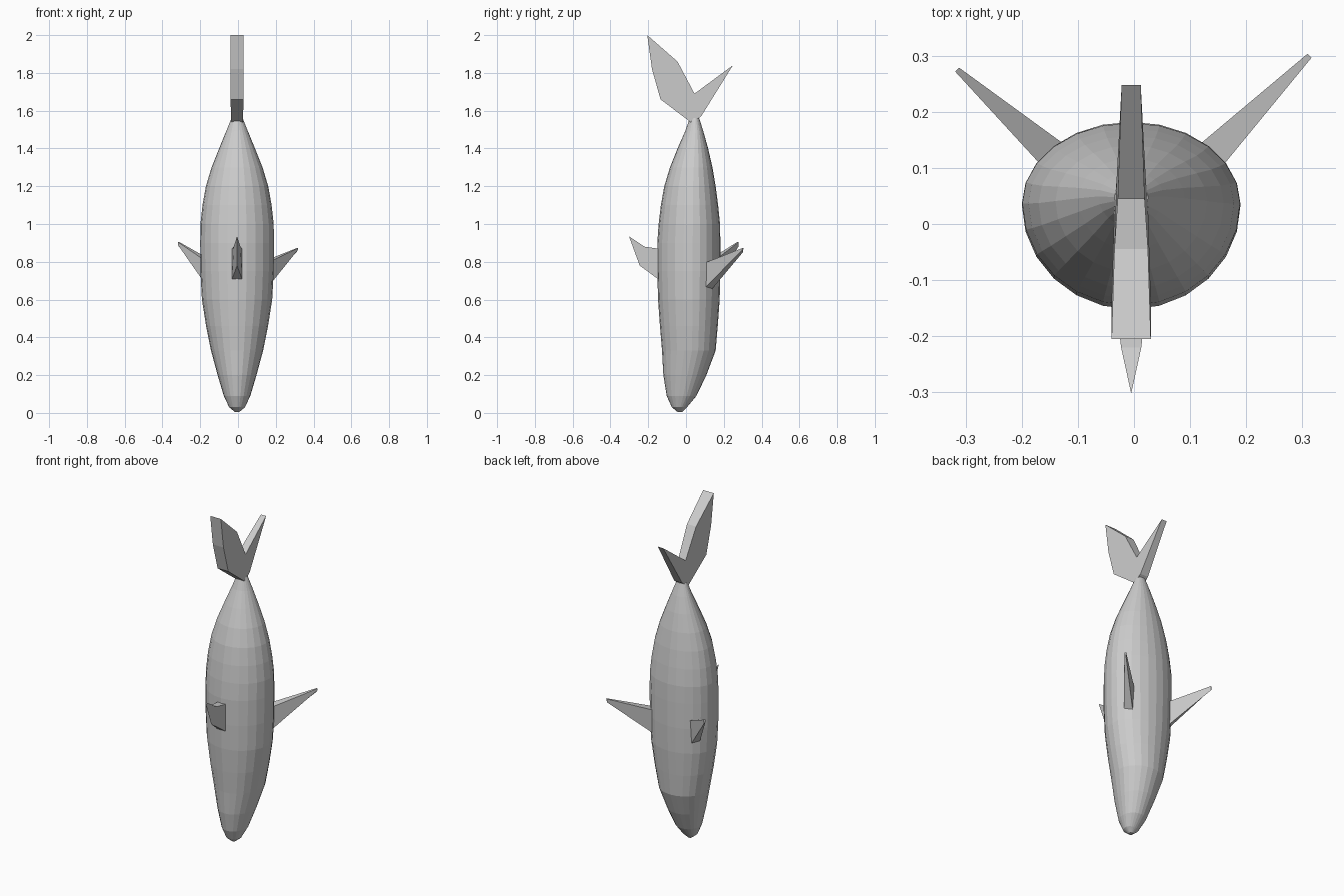
import bpy, bmesh, math
from mathutils import Vector

if "Cube" in bpy.data.objects:
    bpy.data.objects.remove(bpy.data.objects["Cube"])

CX = -0.005  # symmetry plane of the body


def finish(name, bm):
    bmesh.ops.recalc_face_normals(bm, faces=bm.faces)
    me = bpy.data.meshes.new(name)
    bm.to_mesh(me)
    bm.free()
    ob = bpy.data.objects.new(name, me)
    bpy.context.collection.objects.link(ob)
    return ob


def loft(name, rings):
    bm = bmesh.new()
    loops = [[bm.verts.new(p) for p in r] for r in rings]
    n = len(loops[0])
    for a, b in zip(loops, loops[1:]):
        for i in range(n):
            j = (i + 1) % n
            bm.faces.new((a[i], a[j], b[j], b[i]))
    bm.faces.new(loops[0])
    bm.faces.new(loops[-1])
    return finish(name, bm)


def slab(name, outline):
    """Outline of (y, z, half thickness), given thickness across x."""
    bm = bmesh.new()
    sides = [[bm.verts.new((CX + s * t, y, z)) for y, z, t in outline] for s in (-1, 1)]
    n = len(outline)
    for s in sides:
        bm.faces.new(s)
    for i in range(n):
        j = (i + 1) % n
        bm.faces.new((sides[0][i], sides[0][j], sides[1][j], sides[1][i]))
    bmesh.ops.remove_doubles(bm, verts=bm.verts, dist=0.0005)
    return finish(name, bm)


# Body: z, half width, front y, back y
stations = [
    (0.005, 0.012, -0.045, -0.02), (0.03, 0.042, -0.075, 0.005), (0.09, 0.07, -0.102, 0.055),
    (0.2, 0.103, -0.12, 0.108), (0.33, 0.138, -0.127, 0.157), (0.46, 0.164, -0.138, 0.168),
    (0.6, 0.186, -0.148, 0.178), (0.75, 0.194, -0.152, 0.182), (0.9, 0.195, -0.152, 0.182),
    (1.0, 0.194, -0.145, 0.18), (1.1, 0.183, -0.133, 0.17), (1.2, 0.165, -0.115, 0.157),
    (1.3, 0.135, -0.085, 0.14), (1.4, 0.095, -0.045, 0.117), (1.49, 0.058, -0.005, 0.092),
    (1.56, 0.03, 0.02, 0.07),
]
SIDES = 24
rings = []
for z, w, y0, y1 in stations:
    mid = y0 + (y1 - y0) * 0.56
    ring = []
    for i in range(SIDES):
        a = 2 * math.pi * i / SIDES
        s = math.sin(a)
        ring.append((CX + w * math.cos(a), mid + s * (y1 - mid if s > 0 else mid - y0), z))
    rings.append(ring)
loft("body", rings)

# Forked tail
slab("tail_fin", [
    (0.03, 1.535, 0.03), (-0.135, 1.66, 0.035), (-0.18, 1.82, 0.035), (-0.205, 2.0, 0.035),
    (-0.045, 1.86, 0.03), (0.045, 1.69, 0.024), (0.248, 1.84, 0.017), (0.08, 1.57, 0.026)])

# Dorsal fin
slab("dorsal_fin", [
    (-0.11, 0.70, 0.026), (-0.15, 0.71, 0.026), (-0.245, 0.78, 0.0), (-0.302, 0.935, 0.0),
    (-0.22, 0.88, 0.018), (-0.15, 0.87, 0.026), (-0.11, 0.87, 0.026)])

# Pectoral fins: thick root inside the body, narrow tip
for name, side, tip, low, high in (
        ("right_pectoral_fin", 1, (0.313, 0.30), 0.852, 0.872),
        ("left_pectoral_fin", -1, (0.310, 0.275), 0.88, 0.905)):
    fin = []
    for (x, y), t, za, zb in (((0.125, 0.11), 0.03, 0.64, 0.79), (tip, 0.005, low, high)):
        n = Vector((0.7, -0.7)) * t
        fin.append([(side * (x + k * n.x) + CX * (side < 0), y + k * n.y, z)
                    for k, z in ((-0.7, za), (1, za + 0.01), (1, zb), (-1, zb))])
    loft(name, fin)
